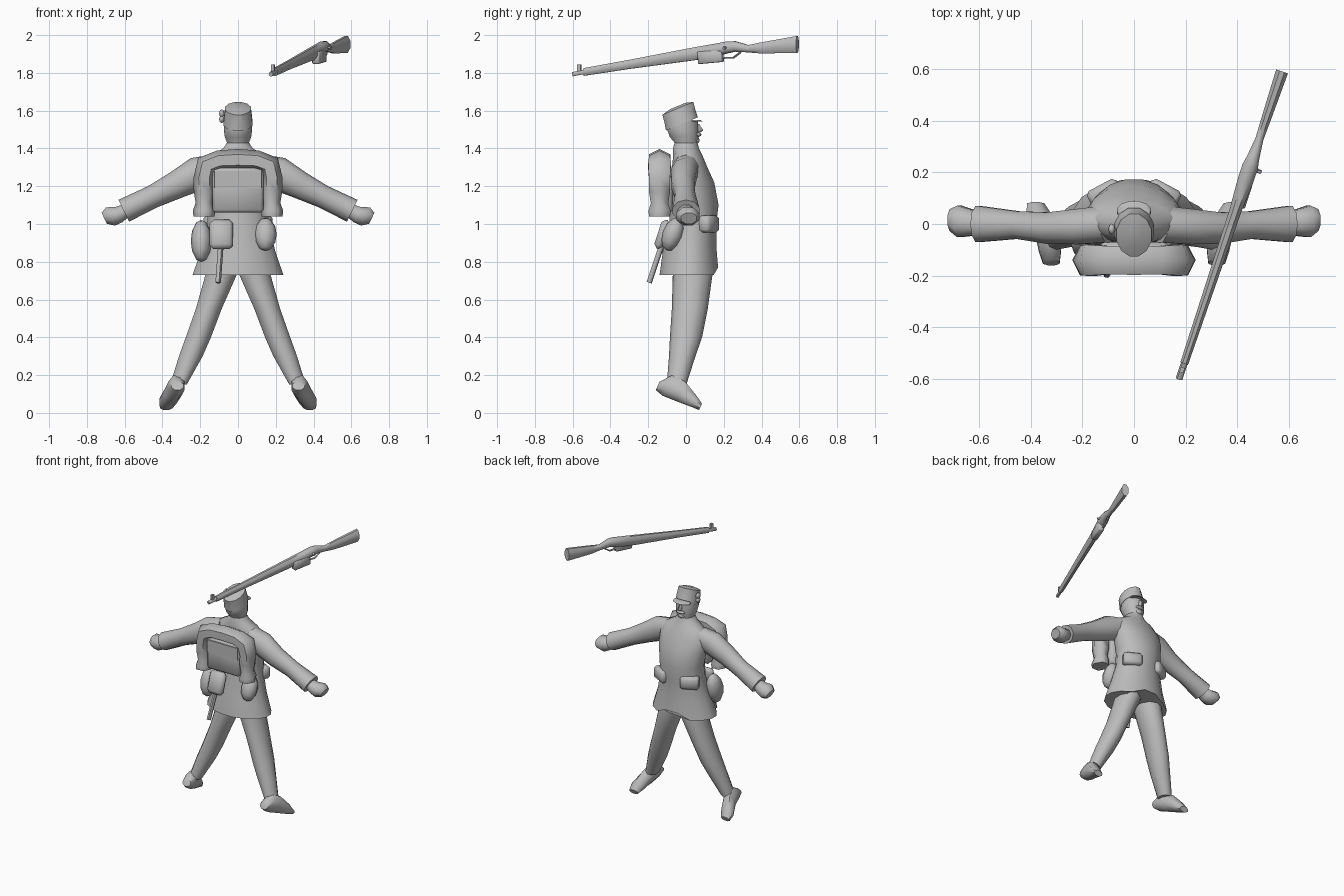
import bpy, bmesh, math
from mathutils import Vector, Matrix

default_cube = bpy.data.objects.get("Cube")
if default_cube:
    bpy.data.objects.remove(default_cube, do_unlink=True)

grey = bpy.data.materials.new("plain grey")
grey.use_nodes = True
colour = (.5, .5, .5, 1)
grey.diffuse_color = colour
grey.node_tree.nodes["Principled BSDF"].inputs["Base Color"].default_value = colour

X, Y, Z = Vector((1, 0, 0)), Vector((0, 1, 0)), Vector((0, 0, 1))


def finish(name, bm, angle=50):
    """Turn a bmesh into a shaded, coloured object."""
    bmesh.ops.recalc_face_normals(bm, faces=bm.faces)
    mesh = bpy.data.meshes.new(name)
    bm.to_mesh(mesh)
    bm.free()
    mesh.materials.append(grey)
    part = bpy.data.objects.new(name, mesh)
    bpy.context.collection.objects.link(part)
    shade(part, angle)
    return part


def shade(part, angle):
    bpy.ops.object.select_all(action='DESELECT')
    part.select_set(True)
    bpy.context.view_layer.objects.active = part
    bpy.ops.object.shade_smooth_by_angle(angle=math.radians(angle))


def loft(name, rings, u=X, v=Y, sides=10, side=1, angle=50):
    """Skin ellipses (x, y, z, radius along u, radius along v); side=-1 mirrors x."""
    bm = bmesh.new()
    loops = []
    for x, y, z, ru, rv in rings:
        loop = []
        for i in range(sides):
            turn = math.tau * (i + .5) / sides
            p = Vector((x, y, z)) + u * ru * math.cos(turn) + v * rv * math.sin(turn)
            loop.append(bm.verts.new((p.x * side, p.y, p.z)))
        loops.append(loop)
    for low, high in zip(loops, loops[1:]):
        for i in range(sides):
            j = (i + 1) % sides
            bm.faces.new((low[i], low[j], high[j], high[i]))
    bm.faces.new(loops[0])
    bm.faces.new(loops[-1])
    return finish(name, bm, angle)


def box(name, centre, size, turn=0, tilt=0, bevel=.015):
    bm = bmesh.new()
    bmesh.ops.create_cube(bm, size=1)
    bmesh.ops.scale(bm, vec=size, verts=bm.verts)
    if bevel:
        bmesh.ops.bevel(bm, geom=bm.edges[:], offset=bevel, segments=1, affect='EDGES')
    spin = Matrix.Rotation(math.radians(turn), 4, 'Z') @ Matrix.Rotation(math.radians(tilt), 4, 'X')
    bm.transform(Matrix.Translation(centre) @ spin)
    return finish(name, bm)


def ball(name, centre, radii, tilt=0):
    bm = bmesh.new()
    bmesh.ops.create_uvsphere(bm, u_segments=8, v_segments=6, radius=1)
    bmesh.ops.scale(bm, vec=radii, verts=bm.verts)
    bm.transform(Matrix.Translation(centre) @ Matrix.Rotation(math.radians(tilt), 4, 'X'))
    return finish(name, bm, 70)


def tube(name, points, radius, widths=None, closed_ends=True):
    """Bevelled polyline converted to a mesh."""
    curve = bpy.data.curves.new(name, 'CURVE')
    curve.dimensions = '3D'
    curve.bevel_depth = radius
    curve.bevel_resolution = 1
    curve.use_fill_caps = closed_ends
    line = curve.splines.new('POLY')
    line.points.add(len(points) - 1)
    for i, p in enumerate(points):
        line.points[i].co = (*p, 1)
        line.points[i].radius = widths[i] if widths else 1
    part = bpy.data.objects.new(name, curve)
    bpy.context.collection.objects.link(part)
    curve.materials.append(grey)
    bpy.ops.object.select_all(action='DESELECT')
    part.select_set(True)
    bpy.context.view_layer.objects.active = part
    bpy.ops.object.convert(target='MESH')
    part = bpy.context.object
    shade(part, 60)
    return part


# Tunic with flared skirt, chest and collar
tunic = loft("tunic", [
    (0, .015, .73, .245, .158), (0, .02, .86, .2, .145), (0, .035, 1, .165, .127),
    (0, .045, 1.1, .165, .13), (0, .035, 1.22, .185, .117), (0, .02, 1.3, .19, .095),
    (0, .01, 1.36, .15, .08), (0, 0, 1.4, .08, .07), (0, 0, 1.43, .06, .062)], sides=16)
# Notch in the front of the hem
for vert in tunic.data.vertices:
    if vert.co.z < .74 and vert.co.y > 0 and abs(vert.co.x) < .06:
        vert.co.z += .04

# Head, face and cap
loft("head", [(0, 0, 1.39, .055, .062), (0, 0, 1.43, .06, .062), (0, -.01, 1.46, .072, .078),
              (0, -.018, 1.5, .078, .085), (0, -.02, 1.55, .076, .085)], sides=12)
loft("cap", [(0, -.022, 1.53, .08, .095), (0, -.032, 1.57, .076, .092),
             (0, -.043, 1.612, .07, .092), (0, -.043, 1.625, .03, .045)],
     v=Vector((0, .92, .38)), sides=12, angle=35)
loft("cap_visor", [(0, .045, 1.55, .065, .035), (0, .05, 1.542, .068, .04)], sides=12)
loft("nose", [(0, .06, 1.53, .008, .01), (0, .068, 1.495, .016, .024),
              (0, .06, 1.483, .01, .012)], sides=6)
ball("moustache", (0, .062, 1.473), (.035, .02, .012))
ball("chin", (0, .05, 1.443), (.03, .022, .02))
for height, size in ((1.555, .02), (1.585, .022)):
    ball("cap_plume", (-.086, -.02, height), (.014, size, size))

for side, word in ((1, "left"), (-1, "right")):
    # Sleeve and hand, skinned square to the sloping arm
    across = Vector((.44, 0, .9))
    loft(word + "_sleeve", [
        (.1, 0, 1.3, .075, .075), (.21, -.01, 1.268, .072, .09), (.33, -.016, 1.205, .064, .073),
        (.45, -.004, 1.145, .056, .061), (.605, 0, 1.07, .074, .064)], Y, across, side=side)
    loft(word + "_hand", [
        (.58, 0, 1.08, .04, .035), (.63, .005, 1.05, .055, .048), (.675, .01, 1.04, .066, .058),
        (.708, .015, 1.03, .045, .035)], Y, across, sides=8, side=side)
    # Leg and pointed boot
    loft(word + "_leg", [
        (.08, .035, .82, .08, .1), (.09, .035, .73, .087, .105), (.155, .02, .55, .072, .095),
        (.21, 0, .4, .07, .085), (.25, -.02, .3, .066, .07), (.315, -.05, .15, .046, .052)],
        side=side)
    loft(word + "_boot", [
        (.32, -.15, .143, .035, .026), (.325, -.1, .145, .046, .064), (.34, -.03, .115, .046, .062),
        (.37, .04, .063, .05, .036), (.38, .077, .032, .036, .02)],
        X, Vector((0, .42, .91)), sides=8, side=side)
    # Ammunition pouch on the front of the waist
    box(word + "_pouch", (side * .115, .12, 1), (.13, .07, .09), turn=-28 * side)

# Backpack with a horseshoe blanket roll pinched by its straps
box("backpack", (0, -.125, 1.18), (.27, .11, .24))
box("backpack_flap", (0, -.183, 1.235), (.25, .008, .09), bevel=0)
half = [(.18, 1.04), (.18, 1.07), (.178, 1.11), (.178, 1.17), (.18, 1.24), (.165, 1.31), (.1, 1.335)]
arch = [(x, 0, z) for x, z in half]
arch += [(0, 0, 1.34)] + [(-x, 0, z) for x, y, z in reversed(arch)]
swell = [1, 1.05, .82, 1, 1, 1.08, .98]
roll = tube("blanket_roll", arch, .056, swell + [1.02] + swell[::-1])
for vert in roll.data.vertices:
    vert.co.y = vert.co.y * 1.15 - .14

# Gear on the belt: bottle, bread bag and spade
ball("water_bottle", (.145, -.07, .945), (.06, .055, .092), tilt=-20)
ball("bread_bag", (-.195, -.06, .91), (.055, .07, .115), tilt=-15)
box("spade_cover", (-.088, -.125, .945), (.125, .05, .16), tilt=-18, bevel=.02)
tube("spade_handle", [(-.09, -.125, .9), (-.105, -.195, .69)], .015)

# Rifle, laid along a slanting line above the figure
aim = Vector((.335, 1, 0)).normalized()
beside = Vector((aim.y, -aim.x, 0))


def on_rifle(y, z, shift=0):
    return (.375 + .335 * y + shift, y, z)


stock = [(-.54, 1.805, .017, .022), (-.3, 1.845, .02, .026), (.05, 1.902, .025, .037),
         (.16, 1.922, .033, .036), (.22, 1.935, .034, .034), (.26, 1.94, .026, .03),
         (.33, 1.928, .017, .021), (.4, 1.932, .02, .032), (.59, 1.951, .026, .048)]
loft("rifle_stock", [(*on_rifle(y, z), w, h) for y, z, w, h in stock], beside, Z, sides=8)
tube("rifle_barrel", [on_rifle(-.6, 1.793), on_rifle(-.5, 1.813)], .013)
box("rifle_front_sight", on_rifle(-.565, 1.825), (.016, .02, .04), turn=-18, bevel=0)
box("rifle_magazine", on_rifle(.13, 1.885, .012), (.04, .135, .065), turn=-18, tilt=5, bevel=.005)
tube("rifle_trigger_guard", [on_rifle(.19, 1.88), on_rifle(.25, 1.88), on_rifle(.29, 1.91)], .006)
tube("rifle_bolt", [on_rifle(.22, 1.94), on_rifle(.2, 1.93, .05)], .008)
